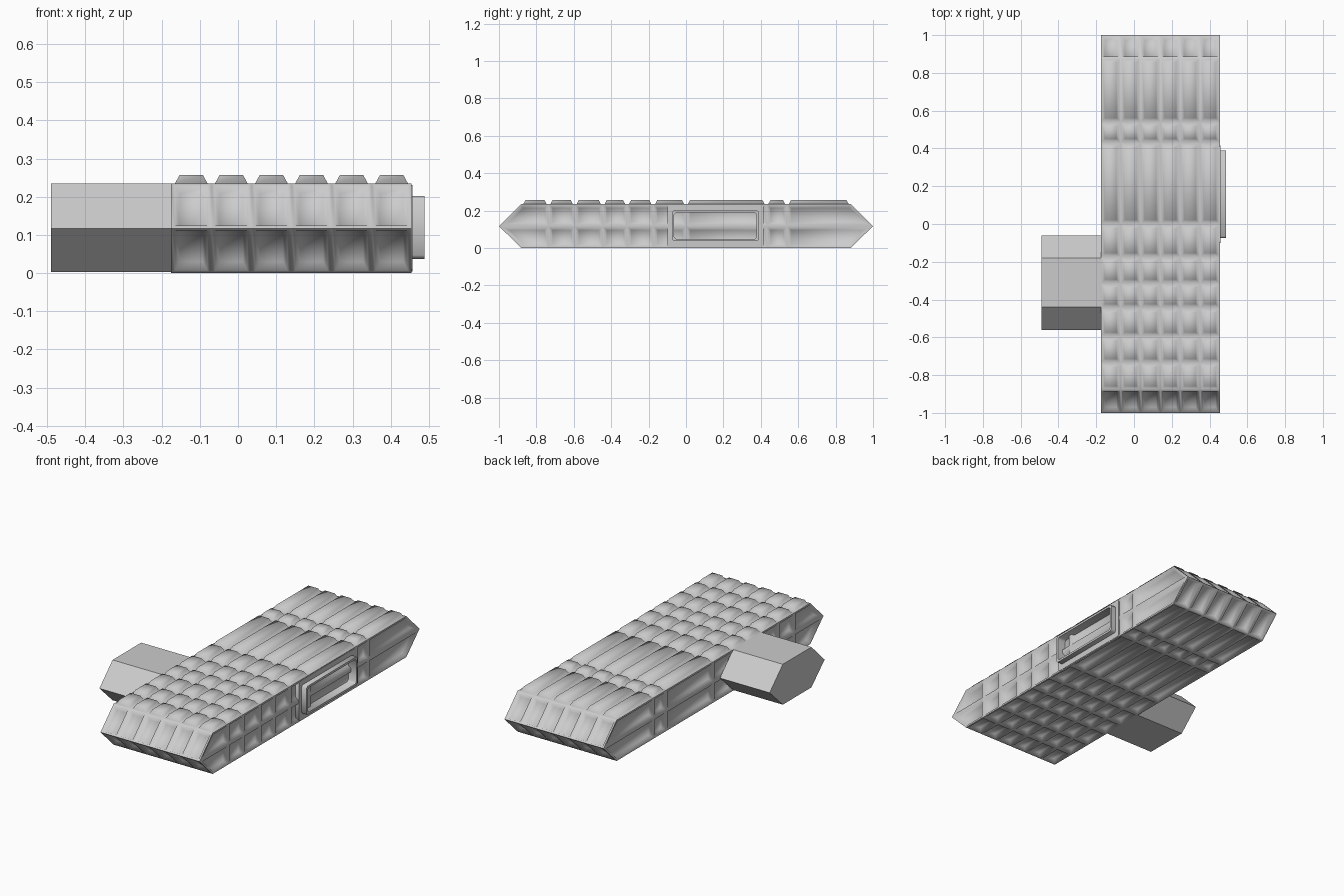
import bpy, bmesh, math

if "Cube" in bpy.data.objects:
    bpy.data.objects.remove(bpy.data.objects["Cube"])

X0, X1, ZM, ZT = -0.175, 0.455, 0.117, 0.235
YS = [-0.88, -0.735, -0.595, -0.445, -0.315, -0.175, 0.0, 0.43, 0.54, 0.88]
MID = [-1.0] + YS[1:-1] + [1.0]
XS = [X0 + (X1 - X0) * i / 6 for i in range(7)]


def finish(name, bm, angle=None):
    bmesh.ops.recalc_face_normals(bm, faces=bm.faces)
    me = bpy.data.meshes.new(name)
    bm.to_mesh(me)
    bm.free()
    ob = bpy.data.objects.new(name, me)
    bpy.context.collection.objects.link(ob)
    if angle:
        bpy.ops.object.select_all(action='DESELECT')
        ob.select_set(True)
        bpy.context.view_layer.objects.active = ob
        bpy.ops.object.shade_smooth_by_angle(angle=math.radians(angle))
    return ob


def prism(name, profile, x0, x1):
    bm = bmesh.new()
    f = bm.faces.new([bm.verts.new((x0, y, z)) for y, z in profile])
    ext = bmesh.ops.extrude_face_region(bm, geom=[f])['geom']
    bmesh.ops.translate(bm, vec=(x1 - x0, 0, 0),
                        verts=[v for v in ext if isinstance(v, bmesh.types.BMVert)])
    if f.is_valid and len(bm.faces) == len(profile) + 1:
        bm.faces.new([v for v in f.verts])
    return finish(name, bm)


# Long six-sided hull, divided into a grid of cells
bm = bmesh.new()


def face(*pts):
    bm.faces.new([bm.verts.new(p) for p in pts])


outline = [(-1.0, ZM)] + [(y, ZT) for y in YS] + [(1.0, ZM)] + [(y, 0) for y in reversed(YS)]
for (ya, za), (yb, zb) in zip(outline, outline[1:] + outline[:1]):
    for xa, xb in zip(XS, XS[1:]):
        face((xa, ya, za), (xb, ya, za), (xb, yb, zb), (xa, yb, zb))
for x in (X0, X1):
    for z in (0, ZT):
        for i in range(len(YS) - 1):
            face((x, MID[i], ZM), (x, MID[i + 1], ZM), (x, YS[i + 1], z), (x, YS[i], z))
bmesh.ops.remove_doubles(bm, verts=bm.verts, dist=1e-4)
bmesh.ops.recalc_face_normals(bm, faces=bm.faces)

# Raised tiles on top, sunken panels everywhere else
top = [f for f in bm.faces if f.normal.z > 0.9]
rest = [f for f in bm.faces if f.normal.z <= 0.9]
for faces, depth in ((top, 0.022), (rest, -0.02)):
    bmesh.ops.inset_individual(bm, faces=faces, thickness=0.01, depth=0, use_even_offset=True)
    bmesh.ops.inset_individual(bm, faces=faces, thickness=0.012, depth=depth, use_even_offset=True)
finish("hull", bm, 70)

# Plain six-sided block on the left
prism("side_block", [(-0.56, ZM), (-0.44, ZT), (-0.18, ZT), (-0.06, ZM),
                     (-0.18, 0.003), (-0.44, 0.003)], -0.49, X0 + 0.002)

# Raised window frame on the right, with a flat surround
bm = bmesh.new()


def ring(y0, y1, z0, z1, x, c=0.01):
    pts = [(y0 + c, z0), (y1 - c, z0), (y1, z0 + c), (y1, z1 - c),
           (y1 - c, z1), (y0 + c, z1), (y0, z1 - c), (y0, z0 + c)]
    return [bm.verts.new((x, y, z)) for y, z in pts]


plate, outer, inner = (-0.1, 0.415, 0.004, 0.231), (-0.075, 0.39, 0.037, 0.202), (-0.063, 0.378, 0.049, 0.19)
rings = [ring(*plate, 0.437), ring(*plate, 0.457), ring(*outer, 0.457),
         ring(*outer, 0.488), ring(*inner, 0.488), ring(*inner, 0.437)]
for a, b in zip(rings, rings[1:] + rings[:1]):
    for i in range(8):
        j = (i + 1) % 8
        bm.faces.new((a[i], a[j], b[j], b[i]))
finish("window_frame", bm, 50)
